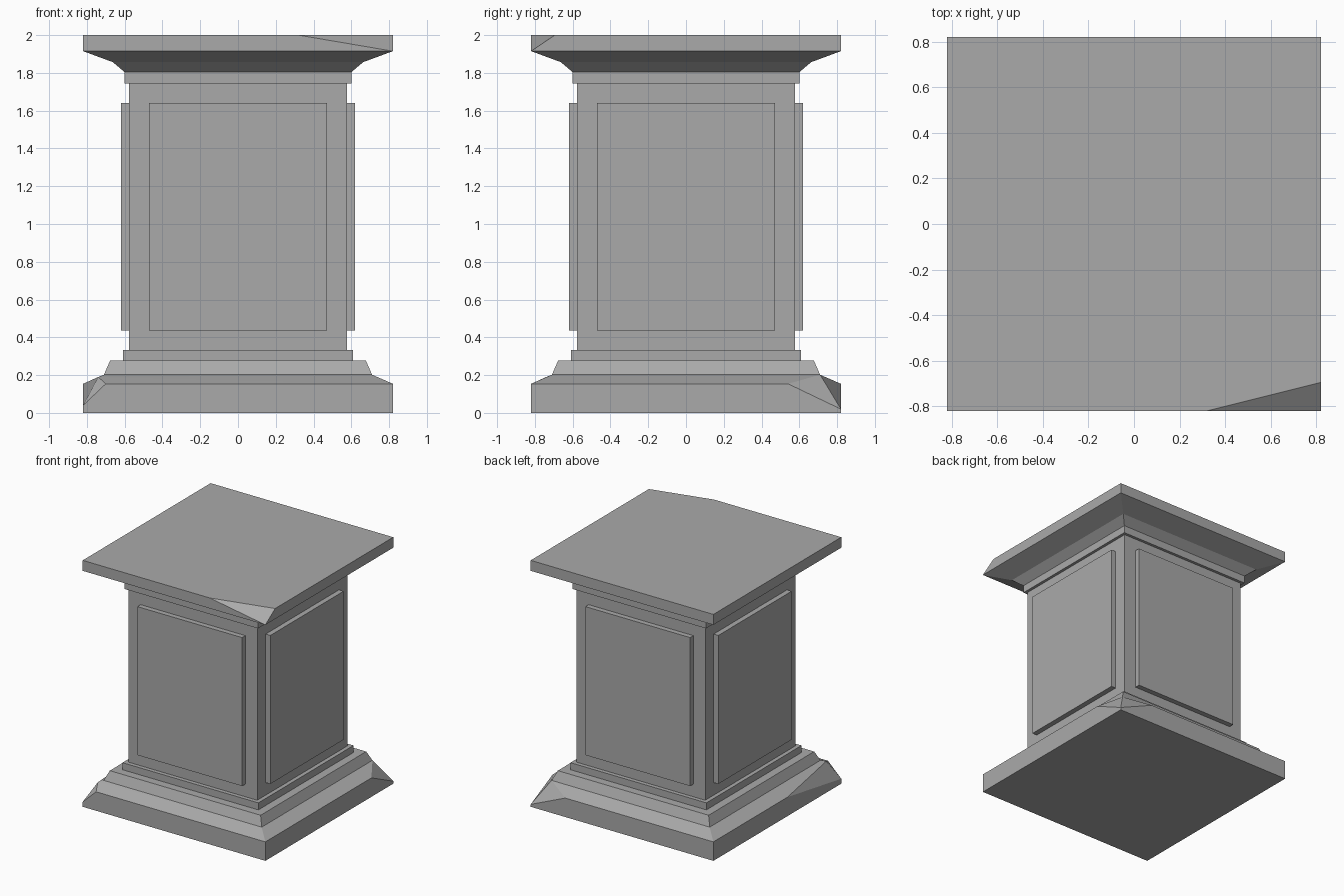
import bpy
import bmesh
from math import pi
from mathutils import Matrix

old = bpy.data.objects.get("Cube")
if old:
    bpy.data.objects.remove(old, do_unlink=True)

stone = bpy.data.materials.new("grey stone")
stone.use_nodes = True
colour = (0.4, 0.4, 0.4, 1)
stone.diffuse_color = colour
stone.node_tree.nodes["Principled BSDF"].inputs["Base Color"].default_value = colour

SIGNS = [(-1, -1), (1, -1), (1, 1), (-1, 1)]


def square(half, z, skip=()):
    """Corners of a level square, leaving out the skipped ones."""
    return [(sx * half, sy * half, z) for sx, sy in SIGNS if (sx, sy) not in skip]


def finish(name, bm):
    bmesh.ops.recalc_face_normals(bm, faces=bm.faces[:])
    mesh = bpy.data.meshes.new(name)
    bm.to_mesh(mesh)
    bm.free()
    mesh.materials.append(stone)
    obj = bpy.data.objects.new(name, mesh)
    bpy.context.collection.objects.link(obj)
    return obj


def loft(name, profile):
    """Stack square rings given as (half width, height)."""
    bm = bmesh.new()
    rings = [[bm.verts.new(p) for p in square(h, z)] for h, z in profile]
    for low, high in zip(rings, rings[1:]):
        for i in range(4):
            j = (i + 1) % 4
            bm.faces.new((low[i], low[j], high[j], high[i]))
    bm.faces.new(rings[0])
    bm.faces.new(rings[-1])
    return finish(name, bm)


def hull(name, points):
    """Convex block with its coplanar triangles merged."""
    bm = bmesh.new()
    for p in points:
        bm.verts.new(p)
    result = bmesh.ops.convex_hull(bm, input=bm.verts[:])
    loose = [g for g in result["geom_interior"] if isinstance(g, bmesh.types.BMVert)]
    bmesh.ops.delete(bm, geom=loose, context="VERTS")
    bmesh.ops.dissolve_limit(bm, angle_limit=0.01, verts=bm.verts[:], edges=bm.edges[:])
    return finish(name, bm)


W = 0.82                    # half width of plinth and top slab
EDGE, BEVEL = 0.154, 0.202  # plinth edge and bevel top


def chip(sx, sy, low, along_x, along_y, tip, tip_z):
    """Points of a broken plinth corner."""
    return [(sx * W, sy * W, low),
            (sx * (W - along_x), sy * W, EDGE),
            (sx * W, sy * (W - along_y), EDGE),
            (sx * tip, sy * tip, tip_z)]


# Plinth with two broken corners
broken = [(-1, -1), (1, 1)]
hull("plinth", square(W, 0) + square(W, EDGE, broken) + square(0.71, BEVEL)
     + chip(-1, -1, 0.04, 0.12, 0.69, 0.74, 0.19)
     + chip(1, 1, 0.02, 0.31, 0.28, 0.71, BEVEL))

# Mouldings, shaft and cornice
loft("base_moulding", [(0.71, BEVEL), (0.677, 0.277)])
loft("base_step", [(0.61, 0.277), (0.61, 0.334)])
loft("shaft", [(0.577, 0.334), (0.577, 1.743)])
loft("neck", [(0.60, 1.743), (0.60, 1.804)])
loft("cornice", [(0.60, 1.804), (0.663, 1.857), (W, 1.915)])

# Top slab with a broken front corner
hull("top_slab", square(W, 1.915) + square(W, 2, [(1, -1)])
     + [(0.32, -W, 2), (W, -0.695, 2)])

# Raised panels on the four sides
for i, side in enumerate(("front", "left", "back", "right")):
    bm = bmesh.new()
    bmesh.ops.create_cube(bm, size=1)
    bmesh.ops.scale(bm, vec=(0.94, 0.043, 1.205), verts=bm.verts[:])
    bmesh.ops.translate(bm, vec=(0, -0.5975, 1.039), verts=bm.verts[:])
    bmesh.ops.rotate(bm, matrix=Matrix.Rotation(i * pi / 2, 3, "Z"), verts=bm.verts[:])
    finish(side + "_panel", bm)
